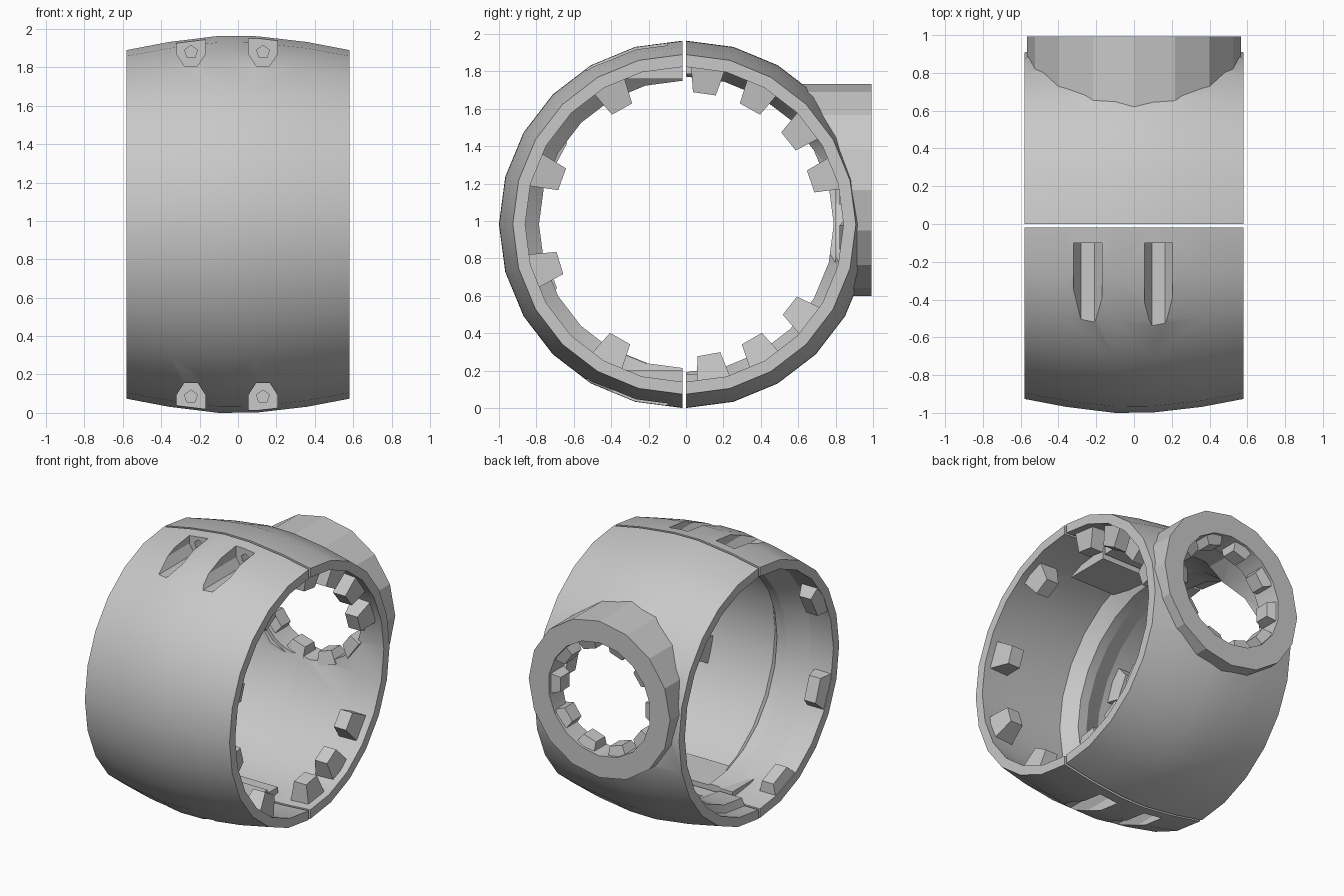
import bpy, bmesh, math
from mathutils import Matrix, Vector

if "Cube" in bpy.data.objects:
    bpy.data.objects.remove(bpy.data.objects["Cube"], do_unlink=True)

CZ = 0.982          # height of the ring axis
NECK_Z = 1.165      # height of the neck axis
grey = bpy.data.materials.new("plain grey")
grey.use_nodes = True
COLOUR = (0.58, 0.58, 0.58, 1)
grey.diffuse_color = COLOUR
grey.node_tree.nodes["Principled BSDF"].inputs["Base Color"].default_value = COLOUR


def finish(bm, name):
    bmesh.ops.recalc_face_normals(bm, faces=bm.faces)
    mesh = bpy.data.meshes.new(name)
    bm.to_mesh(mesh)
    bm.free()
    mesh.materials.append(grey)
    ob = bpy.data.objects.new(name, mesh)
    bpy.context.collection.objects.link(ob)
    return ob


def select_only(ob):
    bpy.ops.object.select_all(action='DESELECT')
    bpy.context.view_layer.objects.active = ob
    ob.select_set(True)


def boolean(ob, tool, operation):
    """Apply a boolean and discard its tool."""
    mod = ob.modifiers.new(operation.lower(), 'BOOLEAN')
    mod.operation, mod.object, mod.solver = operation, tool, 'EXACT'
    select_only(ob)
    bpy.ops.object.modifier_apply(modifier=mod.name)
    bpy.data.objects.remove(tool, do_unlink=True)


def smooth(ob):
    select_only(ob)
    bpy.ops.object.shade_smooth_by_angle(angle=math.radians(20))


def half_ring(name, start, cy, rib, steps=12):
    """Half turn of the barrel section, with a sloped inner rib, capped at both ends."""
    profile = [(-.58, .908), (-.36, .95), (-.1, .982), (.1, .98), (.36, .95), (.58, .908),
               (.58, .842), (.36, .856)] + rib + [(-.58, .842)]
    bm = bmesh.new()
    rows = []
    for i in range(steps + 1):
        a = start + math.pi * i / steps
        rows.append([bm.verts.new((x, cy + r * math.cos(a), CZ + r * math.sin(a)))
                     for x, r in profile])
    n = len(profile)
    for a, b in zip(rows, rows[1:]):
        for j in range(n):
            k = (j + 1) % n
            bm.faces.new((a[j], a[k], b[k], b[j]))
    bm.faces.new(rows[0])
    bm.faces.new(rows[-1])
    return finish(bm, name)


def cylinder(name, radius, start, end, axis, sides):
    """Cylinder between two points along the X or Y axis."""
    bm = bmesh.new()
    start, end = Vector(start), Vector(end)
    turn = Matrix.Rotation(math.pi / 2, 4, 'Y' if axis == 'X' else 'X')
    bmesh.ops.create_cone(bm, cap_ends=True, segments=sides, radius1=radius, radius2=radius,
                          depth=(end - start).length,
                          matrix=Matrix.Translation((start + end) / 2) @ turn)
    return finish(bm, name)


def prism(name, outline, y0, y1):
    """Extrude an XZ outline along Y."""
    bm = bmesh.new()
    face = bm.faces.new([bm.verts.new((x, y0, z)) for x, z in outline])
    out = bmesh.ops.extrude_face_region(bm, geom=[face])
    verts = [v for v in out["geom"] if isinstance(v, bmesh.types.BMVert)]
    bmesh.ops.translate(bm, verts=verts, vec=(0, y1 - y0, 0))
    return finish(bm, name)


def add_tooth(bm, centre, axis, angle, radius, size):
    """Box standing inside a bore, narrowing toward the bore's axis."""
    place = (Matrix.Translation(centre) @ Matrix.Rotation(math.radians(angle), 4, axis)
             @ Matrix.Translation((0, 0, radius)))
    for v in bmesh.ops.create_cube(bm, size=1)["verts"]:
        taper = 0.65 if v.co.z < 0 else 1
        v.co = place @ Vector((v.co.x * size[0] * taper, v.co.y * size[1] * taper,
                               v.co.z * size[2]))


def flip(top, z):
    return z if top else 2 * CZ - z


def lug(top, inner, y0, y1):
    """Flat clamping block inside the split."""
    corners = ((-.36, inner), (.25, inner), (.25, .868 + CZ), (-.36, .868 + CZ))
    return prism("lug", [(x, flip(top, z)) for x, z in corners], y0, y1)


# Front half with clamping lugs, open screw pockets and screw holes
front_rib = [(-.1, .86), (-.18, .768), (-.25, .768), (-.4, .842)]
front = half_ring("front_half_ring", math.pi / 2, -.018, front_rib)
for top in (True, False):
    boolean(front, lug(top, 1.76, -.018, -.34), 'UNION')
    for cx in (-.245, .13):
        half = [(.075, 2.1), (.075, 1.87), (.035, 1.808)]
        shape = half + [(-x, z) for x, z in reversed(half)]
        outline = [(cx + x, flip(top, z)) for x, z in shape]
        boolean(front, prism("pocket", outline, -.1, -.8), 'DIFFERENCE')
        z = flip(top, 1.88)
        boolean(front, cylinder("hole", .035, (cx, -.2, z), (cx, .05, z), 'Y', 5), 'DIFFERENCE')
smooth(front)

# Back half with matching lugs and a round side neck
back_rib = [(-.1, .86), (-.27, .79), (-.45, .79), (-.47, .842)]
back = half_ring("back_half_ring", -math.pi / 2, 0, back_rib)
for top in (True, False):
    boolean(back, lug(top, 1.785, 0, .1), 'UNION')
neck = cylinder("neck", .567, (0, .3, NECK_Z), (0, .992, NECK_Z), 'Y', 16)
boolean(neck, cylinder("cavity", .865, (-.9, 0, CZ), (.9, 0, CZ), 'X', 24), 'DIFFERENCE')
boolean(back, neck, 'UNION')
for radius, depth in ((.41, 1.2), (.435, .8)):
    boolean(back, cylinder("bore", radius, (0, .2, NECK_Z), (0, depth, NECK_Z), 'Y', 18),
            'DIFFERENCE')
smooth(back)

# Locking teeth around the left opening, and broad stops in the right one
teeth = {
    "front_left_teeth": (.455, (119, 160, 197, 240), .785, (.15, .19, .16)),
    "back_left_teeth": (.455, (82, 61, 39, 19, -38, -60, -80), .785, (.15, .19, .16)),
    "front_right_stops": (-.51, (152, 200, 248), .815, (.14, .26, .1)),
}
for name, (x, angles, radius, size) in teeth.items():
    bm = bmesh.new()
    for angle in angles:
        add_tooth(bm, (x, 0, CZ), 'X', angle - 90, radius, size)
    finish(bm, name)

# Locking teeth inside the neck
bm = bmesh.new()
for i in range(10):
    add_tooth(bm, (0, .9, NECK_Z), 'Y', 36 * i + 18, .385, (.16, .16, .09))
finish(bm, "neck_teeth")
